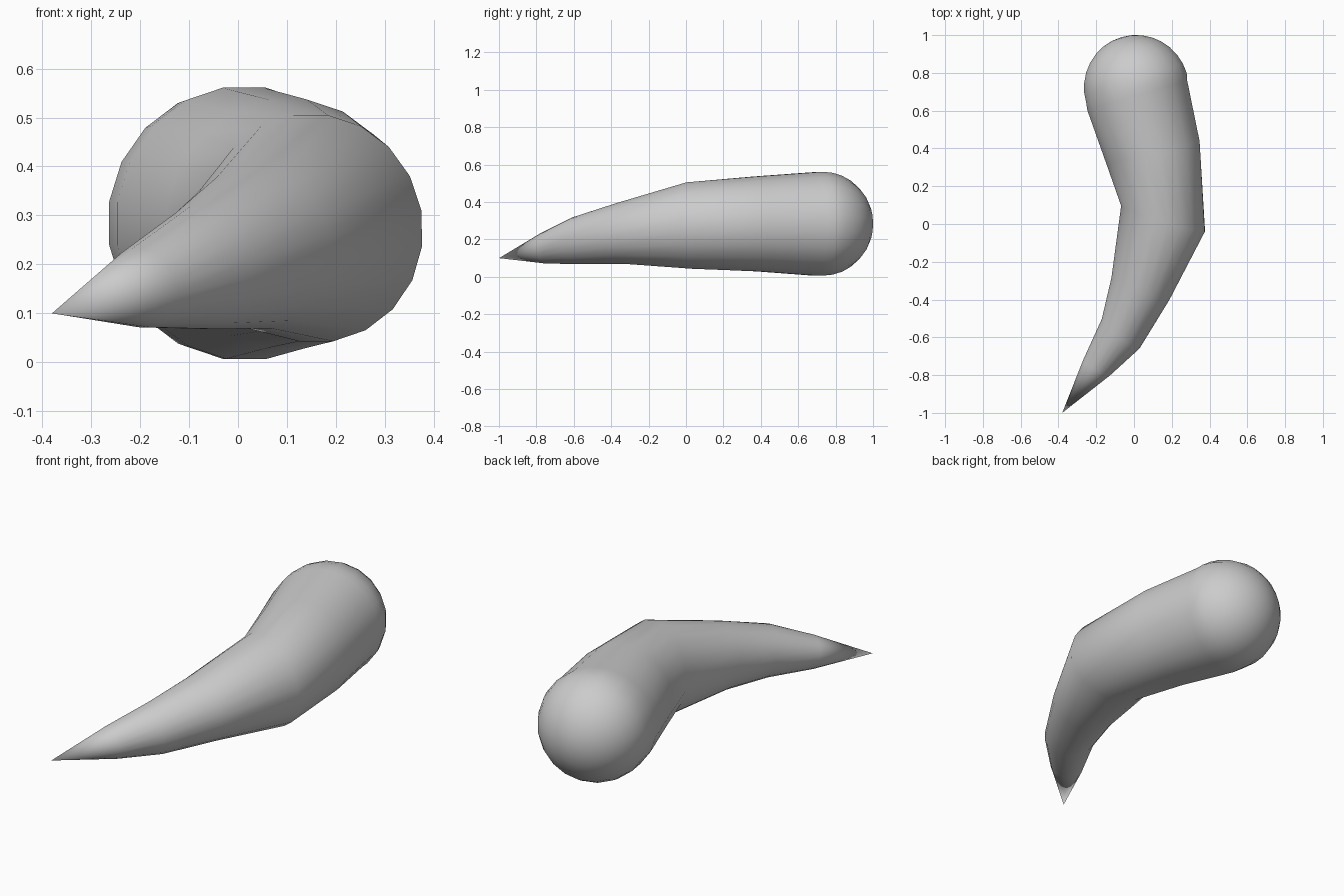
import bpy, bmesh
from math import sin, cos, pi
from mathutils import Vector

if "Cube" in bpy.data.objects:
    bpy.data.objects.remove(bpy.data.objects["Cube"])

SIDES = 20

# horn sections: left edge (x, y), right edge (x, y), centre height, upward slope
sections = [
    ((-0.27, -0.72), (-0.125, -0.80), 0.152, 0.18),
    ((-0.17, -0.50), (0.03, -0.66), 0.193, 0.16),
    ((-0.12, -0.28), (0.19, -0.40), 0.232, 0.14),
    ((-0.07, 0.10), (0.378, -0.04), 0.274, 0.08),
    ((-0.15, 0.32), (0.35, 0.44), 0.283, 0.02),
    ((-0.25, 0.60), (0.285, 0.76), 0.283, 0.0),
]

bm = bmesh.new()


def ring(centre, side, up, rx, rz):
    return [bm.verts.new(centre + side * rx * cos(2 * pi * (i + 0.5) / SIDES)
                         + up * rz * sin(2 * pi * (i + 0.5) / SIDES))
            for i in range(SIDES)]


def fan(point, loop):
    for i in range(SIDES):
        bm.faces.new((point, loop[i], loop[(i + 1) % SIDES]))


# tapering body
rings = []
for left, right, z, slope in sections:
    a, b = Vector((*left, z)), Vector((*right, z))
    side = (b - a).normalized()
    flow = Vector((-side.y, side.x, 0))
    up = (Vector((0, 0, 1)) - flow * slope).normalized()
    r = (b - a).length / 2
    rings.append(ring((a + b) / 2, side, up, r, r))

# rounded end, following the direction of the last section
centre, radius = Vector((0.013, 0.72, 0.284)), 0.281
STEPS = 8
for k in range(STEPS):
    t = pi / 2 * k / STEPS
    rings.append(ring(centre + flow * radius * sin(t), side, up,
                      radius * cos(t), radius * cos(t)))

for a, b in zip(rings, rings[1:]):
    for i in range(SIDES):
        j = (i + 1) % SIDES
        bm.faces.new((a[i], a[j], b[j], b[i]))
fan(bm.verts.new((-0.38, -1.0, 0.10)), rings[0])
fan(bm.verts.new(centre + flow * radius), rings[-1])
bmesh.ops.recalc_face_normals(bm, faces=bm.faces)
for f in bm.faces:
    f.smooth = True

mesh = bpy.data.meshes.new("curved_horn")
bm.to_mesh(mesh)
bm.free()
bpy.context.collection.objects.link(bpy.data.objects.new("curved_horn", mesh))
